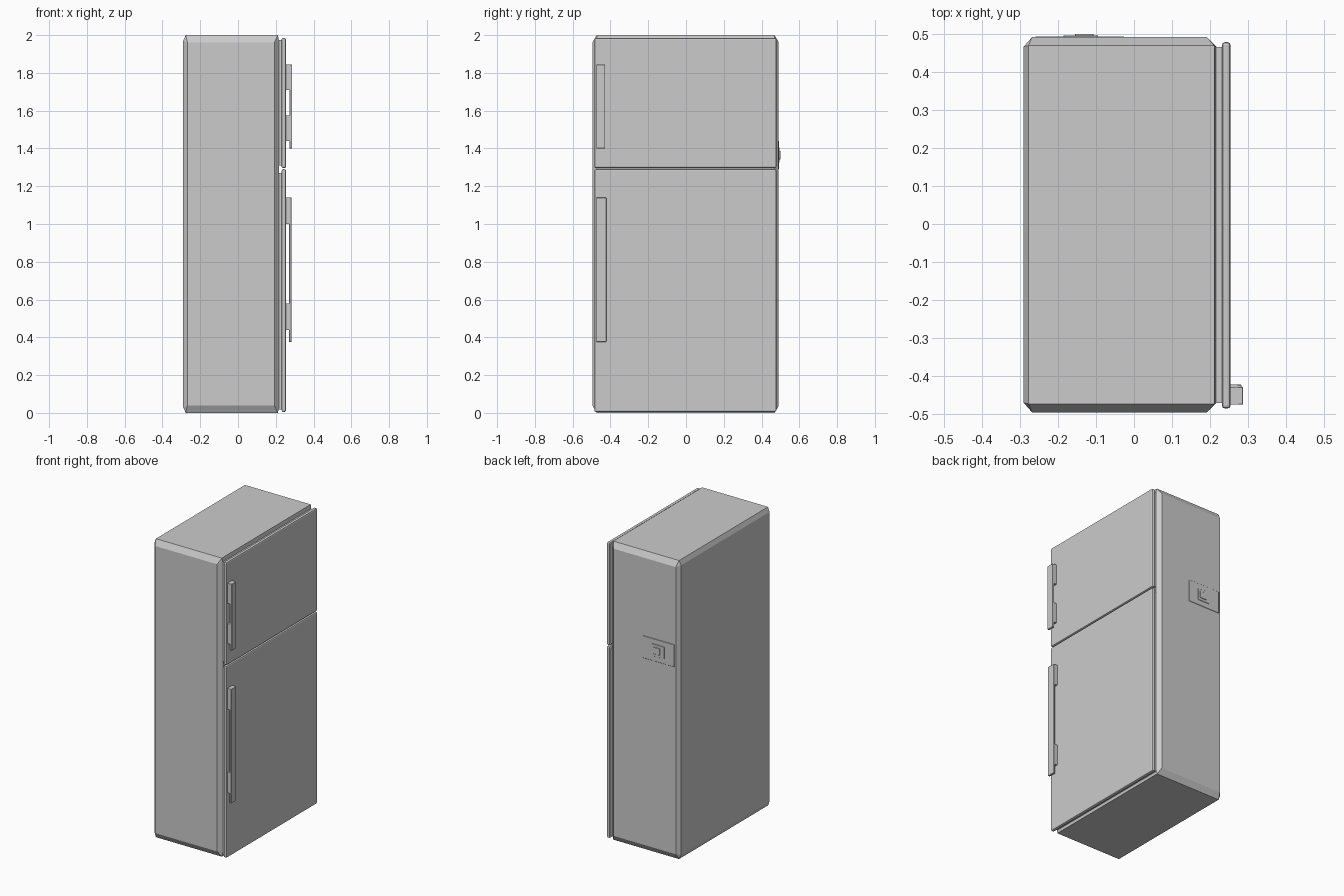
import bpy, bmesh

if "Cube" in bpy.data.objects:
    bpy.data.objects.remove(bpy.data.objects["Cube"])


def finish(name, bm):
    bmesh.ops.recalc_face_normals(bm, faces=bm.faces)
    me = bpy.data.meshes.new(name)
    bm.to_mesh(me)
    bm.free()
    ob = bpy.data.objects.new(name, me)
    bpy.context.collection.objects.link(ob)
    return ob


def box(name, x, y, z, bevel=0.0, segments=1):
    """Box from (min, max) pairs, with optional bevelled edges."""
    bm = bmesh.new()
    bmesh.ops.create_cube(bm, size=1)
    for v in bm.verts:
        v.co = [r[0] if c < 0 else r[1] for c, r in zip(v.co, (x, y, z))]
    ob = finish(name, bm)
    if bevel:
        m = ob.modifiers.new("bevel", 'BEVEL')
        m.width, m.segments = bevel, segments
    return ob


# Cabinet: hull of three inset rectangles pairs gives uneven chamfers
X, Y, Z = (-0.29, 0.217), (-0.495, 0.491), (0.0, 2.0)
bm = bmesh.new()
# inset per face direction: (back x, front x, y, z)
for ib, jf, iy, iz in ((0, 0, 0.025, 0.03), (0.022, 0.025, 0, 0.038), (0.013, 0.006, 0.022, 0)):
    for x in (X[0] + ib, X[1] - jf):
        for y in (Y[0] + iy, Y[1] - iy):
            for z in (Z[0] + iz, Z[1] - iz):
                bm.verts.new((x, y, z))
bmesh.ops.convex_hull(bm, input=bm.verts)
bmesh.ops.dissolve_limit(bm, angle_limit=0.02, verts=bm.verts, edges=bm.edges)
finish("cabinet", bm)

# Doors, their gaskets and handles: door z, gasket z, grip z, mount z pairs, grip x, handle y
doors = {
    "freezer": ((1.296, 1.985), (1.31, 1.975), (1.40, 1.845),
                ((1.71, 1.845), (1.44, 1.575)), (0.273, 0.287), (-0.475, -0.428)),
    "fridge": ((0.005, 1.290), (0.018, 1.27), (0.375, 1.14),
               ((1.0, 1.14), (0.44, 0.58)), (0.270, 0.283), (-0.475, -0.422)),
}
for name, (dz, gz, hz, mounts, gx, hy) in doors.items():
    box(name + "_door", (0.231, 0.254), (-0.485, 0.478), dz, 0.008, 2)
    box(name + "_gasket", (0.212, 0.233), (-0.47, 0.465), gz)
    box(name + "_handle_grip", gx, hy, hz, 0.002)
    for i, mz in enumerate(mounts):
        box(f"{name}_handle_mount_{i + 1}", (0.25, gx[0] + 0.002), hy, mz)

# Side plate with a small frame and button
box("side_plate", (-0.26, -0.025), (0.48, 0.493), (1.29, 1.44), 0.002)
box("side_frame", (-0.185, -0.095), (0.485, 0.496), (1.325, 1.405), 0.001)
box("side_button", (-0.155, -0.107), (0.485, 0.50), (1.342, 1.387), 0.001)
